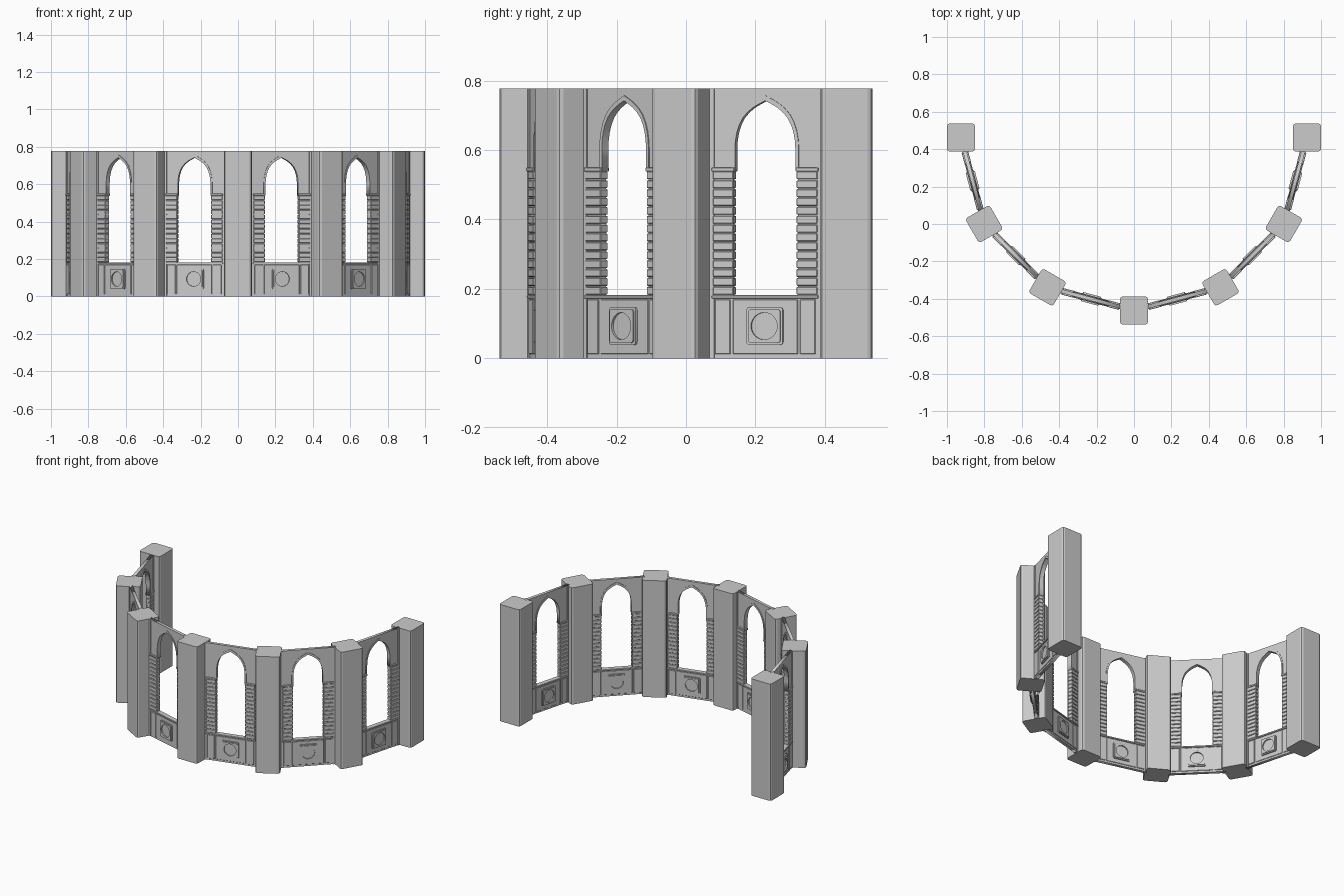
import bpy, bmesh, math
from mathutils import Matrix, Vector

if "Cube" in bpy.data.objects:
    bpy.data.objects.remove(bpy.data.objects["Cube"])

R, CY, H = 0.925, 0.4625, 0.777      # ring radius, ring centre y, height
MID = R * math.cos(math.radians(15)) # distance from ring centre to each bay


def boxes_mesh(name, specs, bevel=0.0, vertical_only=False):
    """One mesh from boxes given as (x0, x1, thickness, z0, z1)."""
    bm = bmesh.new()
    for x0, x1, t, z0, z1 in specs:
        m = Matrix.Translation(((x0 + x1) / 2, 0, (z0 + z1) / 2)) @ \
            Matrix.Diagonal((x1 - x0, t, z1 - z0, 1))
        bmesh.ops.create_cube(bm, size=1, matrix=m)
    if bevel:
        edges = [e for e in bm.edges if not vertical_only or
                 abs(e.verts[0].co.z - e.verts[1].co.z) > 0.1]
        bmesh.ops.bevel(bm, geom=edges, offset=bevel, segments=2 if vertical_only else 1,
                        profile=0.5, affect='EDGES')
    me = bpy.data.meshes.new(name)
    bm.to_mesh(me)
    bm.free()
    return me


def plate_mesh(name, loops, thickness):
    """Upright plate from closed outlines (x, z); inner loops become holes."""
    cu = bpy.data.curves.new(name, 'CURVE')
    cu.dimensions, cu.fill_mode, cu.extrude = '2D', 'BOTH', thickness / 2
    for pts in loops:
        sp = cu.splines.new('POLY')
        sp.points.add(len(pts) - 1)
        for p, (x, z) in zip(sp.points, pts):
            p.co = (x, z, 0, 1)
        sp.use_cyclic_u = True
    ob = bpy.data.objects.new(name, cu)
    bpy.context.collection.objects.link(ob)
    bpy.context.view_layer.update()
    me = bpy.data.meshes.new_from_object(ob.evaluated_get(bpy.context.evaluated_depsgraph_get()))
    me.transform(Matrix.Rotation(math.pi / 2, 4, 'X'))
    bpy.data.objects.remove(ob)
    return me


def arch(w, top, z0):
    """Pointed arch outline with a small ogee tip, from right foot to left foot."""
    half = [(w, z0), (w, 0.605)]
    spring = 0.605
    rise = top - spring
    for fx, fz in ((.985, .16), (.94, .33), (.86, .49), (.74, .64), (.58, .76),
                   (.40, .855), (.22, .925), (.10, .965)):
        half.append((w * fx, spring + rise * fz))
    return half + [(0, top)] + [(-x, z) for x, z in reversed(half)]


def mirrored(specs):
    return specs + [(-b, -a, t, z0, z1) for a, b, t, z0, z1 in specs]


def rounded_square(h, cz, r=0.008):
    pts = []
    for k, (sx, sz) in enumerate(((1, 1), (-1, 1), (-1, -1), (1, -1))):
        for i in range(4):
            a = math.pi / 2 * (k + i / 3)
            pts.append((sx * (h - r) + r * math.cos(a), cz + sz * (h - r) + r * math.sin(a)))
    return pts


def circle(r, cz, n=32):
    return [(r * math.cos(2 * math.pi * i / n), cz + r * math.sin(2 * math.pi * i / n))
            for i in range(n)]


W, SILL, CAP, MZ = 0.172, 0.182, 0.54, 0.093

# Brick courses up both jambs
rows = 14
step = (CAP - SILL) / rows
bricks = mirrored([(0.094, 0.156, 0.031, SILL + i * step + 0.0015, SILL + (i + 1) * step - 0.0015)
                   for i in range(rows)])

parts = {
    # Thin wall with the window opening
    "wall": plate_mesh("wall", [[(-W, 0), (W, 0), (W, H), (-W, H)],
                                arch(0.097, 0.75, SILL - 0.004)], 0.02),
    # Raised moulding round the pointed head
    "arch_moulding": plate_mesh("arch_moulding", [arch(0.100, 0.757, CAP) +
                                list(reversed(arch(0.090, 0.742, CAP)))], 0.027),
    "jamb_bricks": boxes_mesh("jamb_bricks", bricks, 0.002),
    # Capital above the bricks
    "capitals": boxes_mesh("capitals", mirrored([(0.091, 0.159, 0.036, CAP - 0.002, CAP + 0.01)]), 0.002),
    # Thin rails next to the pillars
    "side_rails": boxes_mesh("side_rails", mirrored([(0.152, W, 0.026, 0, H)])),
    # Dado below the window: sill, plinth and corner panels
    "sill": boxes_mesh("sill", [(-0.159, 0.159, 0.034, SILL - 0.01, SILL)], 0.002),
    "dado_panels": boxes_mesh("dado_panels", mirrored([(0.104, 0.150, 0.029, 0.012, SILL - 0.012)])
                              + [(-0.097, 0.097, 0.026, 0.012, SILL - 0.012)], 0.002),
    # Square medallion with a round recess on both faces
    "medallion_rim": plate_mesh("medallion_rim", [rounded_square(0.054, MZ), circle(0.040, MZ)], 0.040),
    "medallion_face": plate_mesh("medallion_face", [rounded_square(0.048, MZ), circle(0.039, MZ)], 0.050),
    "medallion_core": boxes_mesh("medallion_core", [(-0.045, 0.045, 0.034, MZ - 0.045, MZ + 0.045)]),
}
pillar = boxes_mesh("pillar", [(-0.075, 0.075, 0.15, 0, H)], 0.015, True)


def place(name, me, deg, radius):
    a = math.radians(deg)
    ob = bpy.data.objects.new(name, me)
    ob.location = (radius * math.sin(a), CY - radius * math.cos(a), 0)
    ob.rotation_euler.z = a
    bpy.context.collection.objects.link(ob)


# Seven pillars round the half ring, six bays between them
for deg in range(-90, 91, 30):
    place("pillar", pillar, deg, R)
for deg in range(-75, 76, 30):
    for name, me in parts.items():
        place(name, me, deg, MID)
